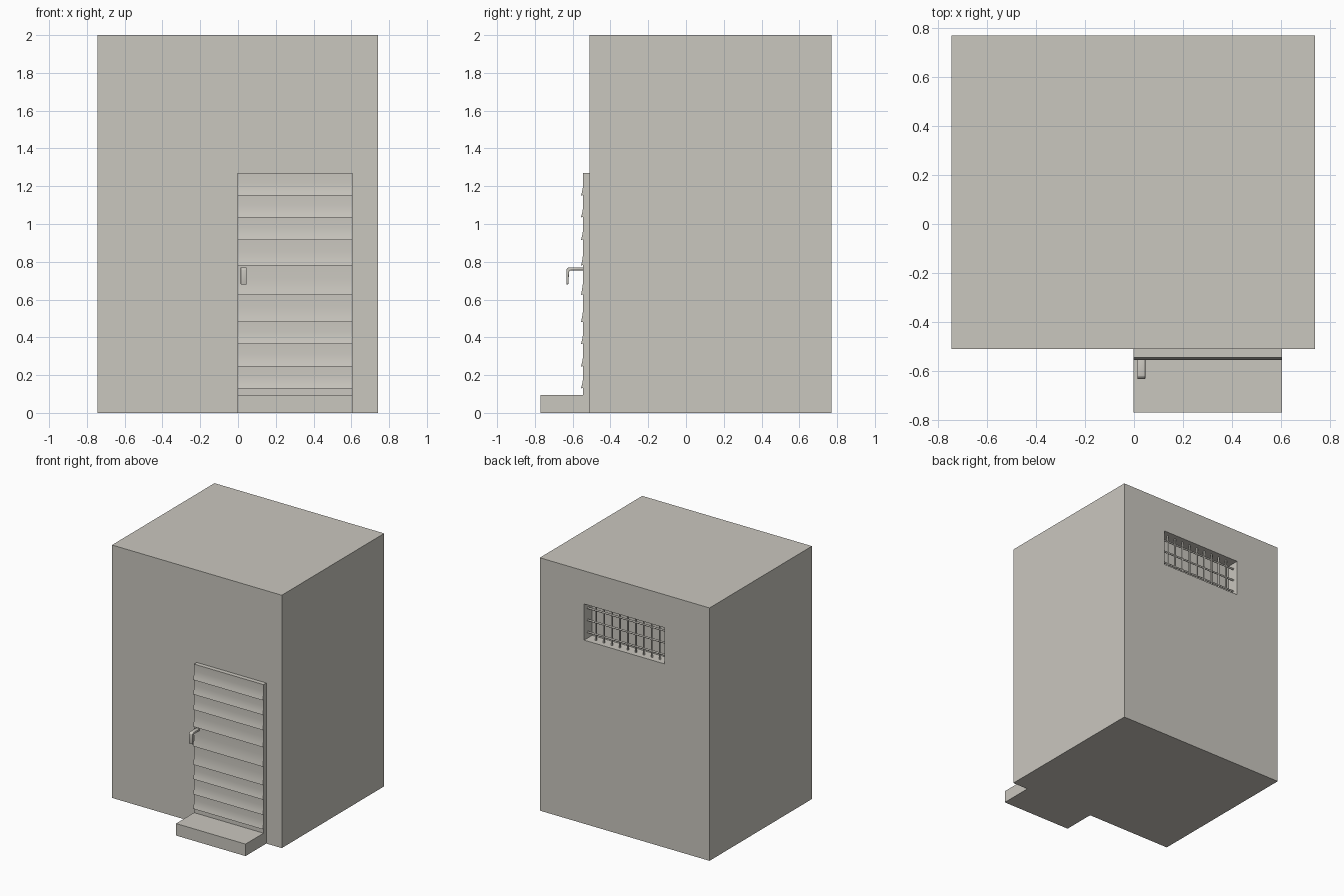
import bpy, bmesh, math
from mathutils import Vector

if "Cube" in bpy.data.objects:
    bpy.data.objects.remove(bpy.data.objects["Cube"])

mat = bpy.data.materials.new("warm grey")
mat.diffuse_color = (0.59, 0.57, 0.52, 1)
mat.use_nodes = True
mat.node_tree.nodes["Principled BSDF"].inputs["Base Color"].default_value = mat.diffuse_color


def finish(bm, name, smooth=None):
    bmesh.ops.recalc_face_normals(bm, faces=bm.faces[:])
    me = bpy.data.meshes.new(name)
    bm.to_mesh(me)
    bm.free()
    me.materials.append(mat)
    ob = bpy.data.objects.new(name, me)
    bpy.context.collection.objects.link(ob)
    if smooth:
        bpy.ops.object.select_all(action='DESELECT')
        ob.select_set(True)
        bpy.context.view_layer.objects.active = ob
        bpy.ops.object.shade_smooth_by_angle(angle=math.radians(smooth))
    return ob


def box_bm(lo, hi):
    bm = bmesh.new()
    bmesh.ops.create_cube(bm, size=1)
    lo, hi = Vector(lo), Vector(hi)
    for v in bm.verts:
        v.co = Vector([lo[i] if v.co[i] < 0 else hi[i] for i in range(3)])
    return bm


def extrude_profile(pts, x0, x1, name, smooth=None, bevel=0):
    """Extrude a closed (y, z) outline along x."""
    bm = bmesh.new()
    f = bm.faces.new([bm.verts.new((x0, y, z)) for y, z in pts])
    r = bmesh.ops.extrude_face_region(bm, geom=[f])
    for v in r["geom"]:
        if isinstance(v, bmesh.types.BMVert):
            v.co.x = x1
    bmesh.ops.recalc_face_normals(bm, faces=bm.faces[:])
    if bevel:
        bmesh.ops.bevel(bm, geom=bm.edges[:], offset=bevel, segments=2,
                        profile=0.5, affect='EDGES')
    return finish(bm, name, smooth)


# building block with a recessed window in the back wall
BACK, DEPTH = 0.77, 0.1
WX, WZ0, WZ1 = 0.352, 1.452, 1.738
bm = box_bm((-0.745, -0.51, 0), (0.74, BACK, 2))
bm.normal_update()
back = max(bm.faces, key=lambda f: f.calc_center_median().y)
bmesh.ops.inset_region(bm, faces=[back], thickness=0.1)
for v in back.verts:
    v.co = (math.copysign(WX, v.co.x), BACK, WZ1 if v.co.z > 1 else WZ0)
r = bmesh.ops.extrude_face_region(bm, geom=[back])
for v in r["geom"]:
    if isinstance(v, bmesh.types.BMVert):
        v.co.y -= DEPTH
if back.is_valid:
    bmesh.ops.delete(bm, geom=[back], context='FACES_ONLY')
finish(bm, "building")


# window grille
def bar(p, q, name, rad=0.007):
    p, q = Vector(p), Vector(q)
    bm = bmesh.new()
    bmesh.ops.create_cone(bm, cap_ends=True, segments=12, radius1=rad,
                          radius2=rad, depth=(q - p).length)
    rot = (q - p).to_track_quat('Z', 'Y')
    for v in bm.verts:
        v.co = rot @ v.co + (p + q) / 2
    finish(bm, name, 40)


BY = BACK - 0.045
for i in range(9):
    x = -WX + (i + 1) * 2 * WX / 10
    bar((x, BY, WZ0), (x, BY, WZ1), f"upright_bar_{i}")
for i in range(3):
    z = WZ0 + (i + 0.5) * (WZ1 - WZ0) / 3
    bar((-WX, BY, z), (WX, BY, z), f"cross_bar_{i}")

# door with flared slats
tips = [0.13, 0.245, 0.365, 0.48, 0.625, 0.78, 0.915, 1.035, 1.15]
outline = [(-0.505, 0), (-0.505, 1.27), (-0.545, 1.27)]
top = 1.27
for z in reversed(tips):
    h = top - z
    for t in (0.45, 0.65, 0.82, 1.0):          # slat curves outward to its tip
        outline.append((-0.543 - 0.013 * t ** 3, top - h * t))
    top = z + 0.003
    outline.append((-0.544, top))
outline.append((-0.545, 0))
extrude_profile(outline, -0.003, 0.605, "slatted_door", 30)

# doorstep
finish(box_bm((-0.003, -0.77, 0), (0.605, -0.505, 0.095)), "doorstep")

# door handle, a bent lever
handle = [(-0.54, 0.755), (-0.54, 0.771), (-0.622, 0.771), (-0.633, 0.76),
          (-0.633, 0.68), (-0.623, 0.68), (-0.619, 0.748), (-0.612, 0.755)]
extrude_profile(handle, 0.014, 0.046, "door_handle", 40, bevel=0.003)
